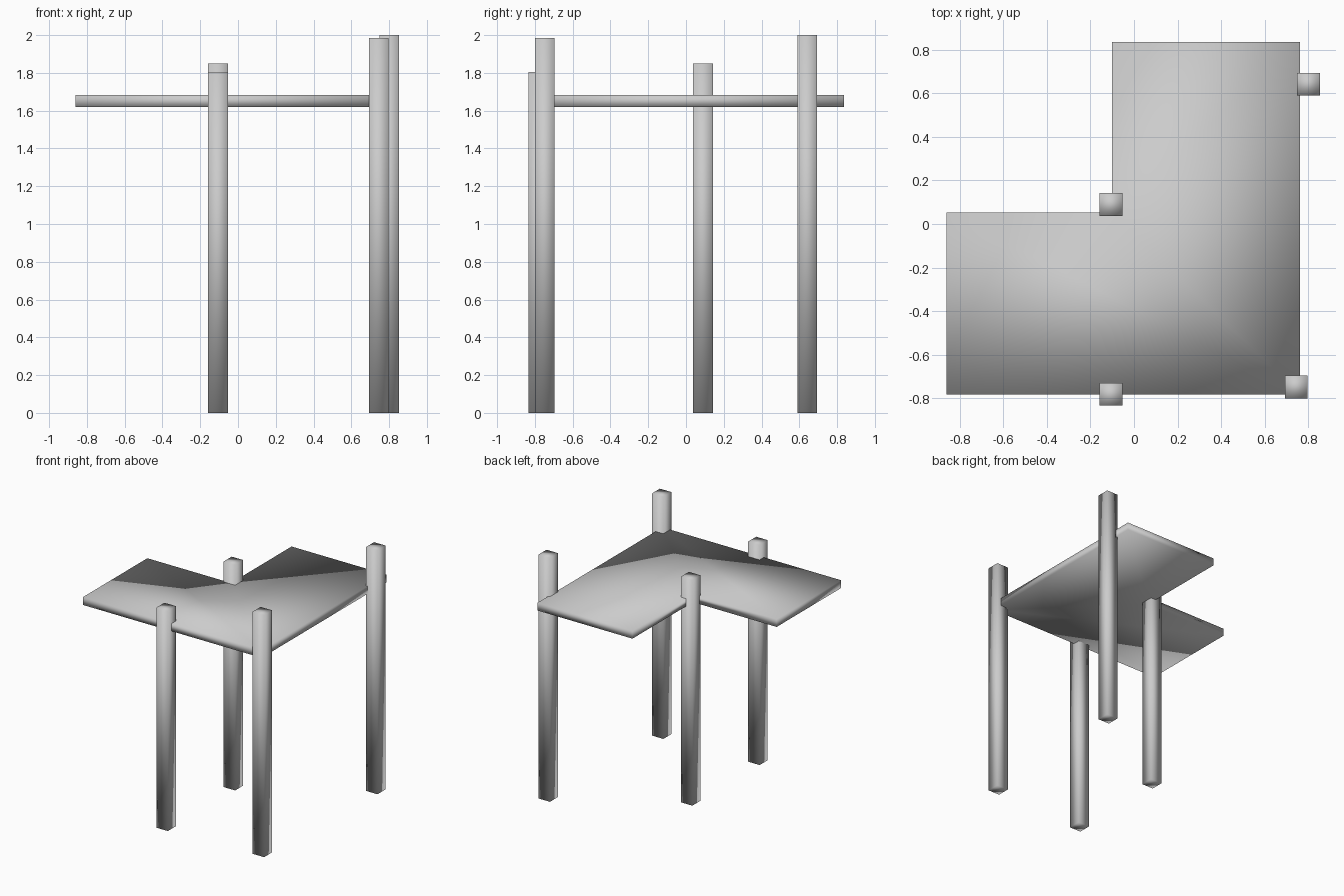
import bpy
import bmesh

if "Cube" in bpy.data.objects:
    bpy.data.objects.remove(bpy.data.objects["Cube"])


def finish(name, bm):
    bmesh.ops.recalc_face_normals(bm, faces=bm.faces)
    for f in bm.faces:
        f.smooth = True
    mesh = bpy.data.meshes.new(name)
    bm.to_mesh(mesh)
    bm.free()
    obj = bpy.data.objects.new(name, mesh)
    bpy.context.collection.objects.link(obj)
    return obj


def extrude_faces(name, points, faces, z0, z1):
    """Flat faces drawn in plan at z0, extruded up to z1."""
    bm = bmesh.new()
    verts = [bm.verts.new((x, y, z0)) for x, y in points]
    base = [bm.faces.new([verts[i] for i in f]) for f in faces]
    ext = bmesh.ops.extrude_face_region(bm, geom=base, use_keep_orig=True)
    for v in ext["geom"]:
        if isinstance(v, bmesh.types.BMVert):
            v.co.z = z1
    return finish(name, bm)


# L-shaped platform: two mitred halves meeting on the corner diagonal
outline = [(-0.86, 0.053), (-0.86, -0.784), (0.763, -0.784),
           (0.763, 0.837), (-0.10, 0.837), (-0.10, 0.053)]
extrude_faces("platform", outline, [(0, 1, 2, 5), (5, 2, 3, 4)], 1.62, 1.683)

# Square posts: centre x, centre y, height
HALF = 0.0525
posts = {
    "inner_post": (-0.105, 0.09, 1.85),
    "front_post": (-0.105, -0.782, 1.805),
    "corner_post": (0.745, -0.748, 1.985),
    "right_post": (0.801, 0.642, 2.0),
}
for name, (x, y, h) in posts.items():
    square = [(x - HALF, y - HALF), (x + HALF, y - HALF),
              (x + HALF, y + HALF), (x - HALF, y + HALF)]
    extrude_faces(name, square, [(0, 1, 2, 3)], 0, h)
